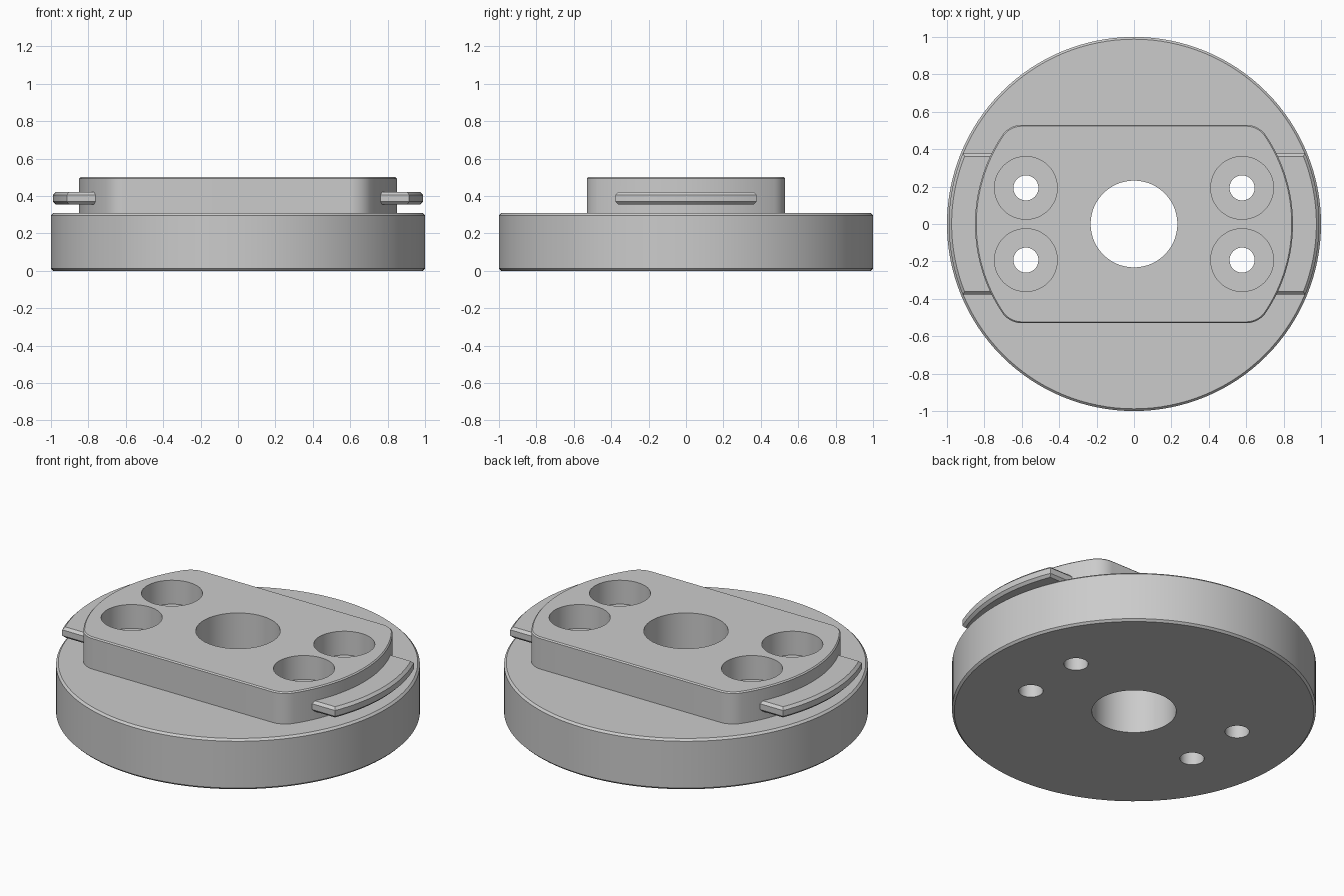
import bpy, bmesh, math

if "Cube" in bpy.data.objects:
    bpy.data.objects.remove(bpy.data.objects["Cube"])

metal = bpy.data.materials.new("grey metal")
metal.diffuse_color = (0.6, 0.6, 0.6, 1)
metal.use_nodes = True
metal.node_tree.nodes["Principled BSDF"].inputs["Base Color"].default_value = metal.diffuse_color


def arc(cx, cy, r, a0, a1, n):
    """Points along an arc, both ends included."""
    return [(cx + r * math.cos(a0 + (a1 - a0) * i / n),
             cy + r * math.sin(a0 + (a1 - a0) * i / n)) for i in range(n + 1)]


def circle(r, n, cx=0, cy=0):
    return arc(cx, cy, r, 0, 2 * math.pi, n)[:-1]


def stack(name, layers):
    """Solid from matching outlines given as (z, points), bottom to top."""
    bm = bmesh.new()
    rings = [[bm.verts.new((x, y, z)) for x, y in pts] for z, pts in layers]
    n = len(rings[0])
    for low, high in zip(rings, rings[1:]):
        for i in range(n):
            j = (i + 1) % n
            bm.faces.new((low[i], low[j], high[j], high[i]))
    bm.faces.new(rings[0][::-1])
    bm.faces.new(rings[-1])
    bmesh.ops.recalc_face_normals(bm, faces=bm.faces)
    mesh = bpy.data.meshes.new(name)
    bm.to_mesh(mesh)
    bm.free()
    mesh.materials.append(metal)
    obj = bpy.data.objects.new(name, mesh)
    bpy.context.collection.objects.link(obj)
    return obj


def combine(target, other, operation):
    """Apply a boolean and remove the other object."""
    mod = target.modifiers.new("boolean", 'BOOLEAN')
    mod.operation = operation
    mod.solver = 'EXACT'
    mod.object = other
    bpy.context.view_layer.objects.active = target
    bpy.ops.object.modifier_apply(modifier=mod.name)
    bpy.data.objects.remove(other)


def boss_outline(inset):
    """Circle trimmed by two flats, with rounded corners."""
    cx, r = 0.6, 0.1275
    cy = 0.53 - r
    a = math.atan2(cy, cx)
    right = (arc(cx, -cy, r - inset, -math.pi / 2, -a, 10)
             + arc(0, 0, 0.85 - inset, -a, a, 32)[1:-1]
             + arc(cx, cy, r - inset, a, math.pi / 2, 10))
    return right + [(-x, -y) for x, y in right]


def tab_outline(side, inset):
    """Side lug: arc outside, straight ends, buried inner edge."""
    r, h = 0.99 - inset, 0.377 - inset
    a = math.asin(h / r)
    pts = arc(0, 0, r, -a, a, 28)
    b = math.asin(h / 0.82)
    pts += arc(0, 0, 0.82, b, -b, 20)
    return [(side * x, side * y) for x, y in pts]


# Chamfered base disc
c = 0.012
body = stack("mounting_flange", [
    (0, circle(1 - c, 128)), (c, circle(1, 128)),
    (0.308 - c, circle(1, 128)), (0.308, circle(1 - c, 128))])

# Raised boss with a fine chamfer on top
boss = stack("boss", [(0.2, boss_outline(0)), (0.493, boss_outline(0)),
                      (0.5, boss_outline(0.007))])
combine(body, boss, 'UNION')

# Lugs on both ends of the boss
c = 0.015
for side in (-1, 1):
    tab = stack("lug", [(0.355, tab_outline(side, c)), (0.355 + c, tab_outline(side, 0)),
                        (0.42 - c, tab_outline(side, 0)), (0.42, tab_outline(side, c))])
    combine(body, tab, 'UNION')

# Centre bore, then four counterbored screw holes
combine(body, stack("bore", [(-0.1, circle(0.232, 64)), (0.6, circle(0.232, 64))]),
        'DIFFERENCE')
for x in (-0.578, 0.578):
    for y in (-0.193, 0.193):
        for r, z in ((0.168, 0.355), (0.067, -0.1)):
            pts = circle(r, 48, x, y)
            combine(body, stack("screw_hole", [(z, pts), (0.6, pts)]), 'DIFFERENCE')

# Smooth the round walls, keep edges crisp
body.select_set(True)
bpy.context.view_layer.objects.active = body
bpy.ops.object.shade_smooth_by_angle(angle=math.radians(25))
